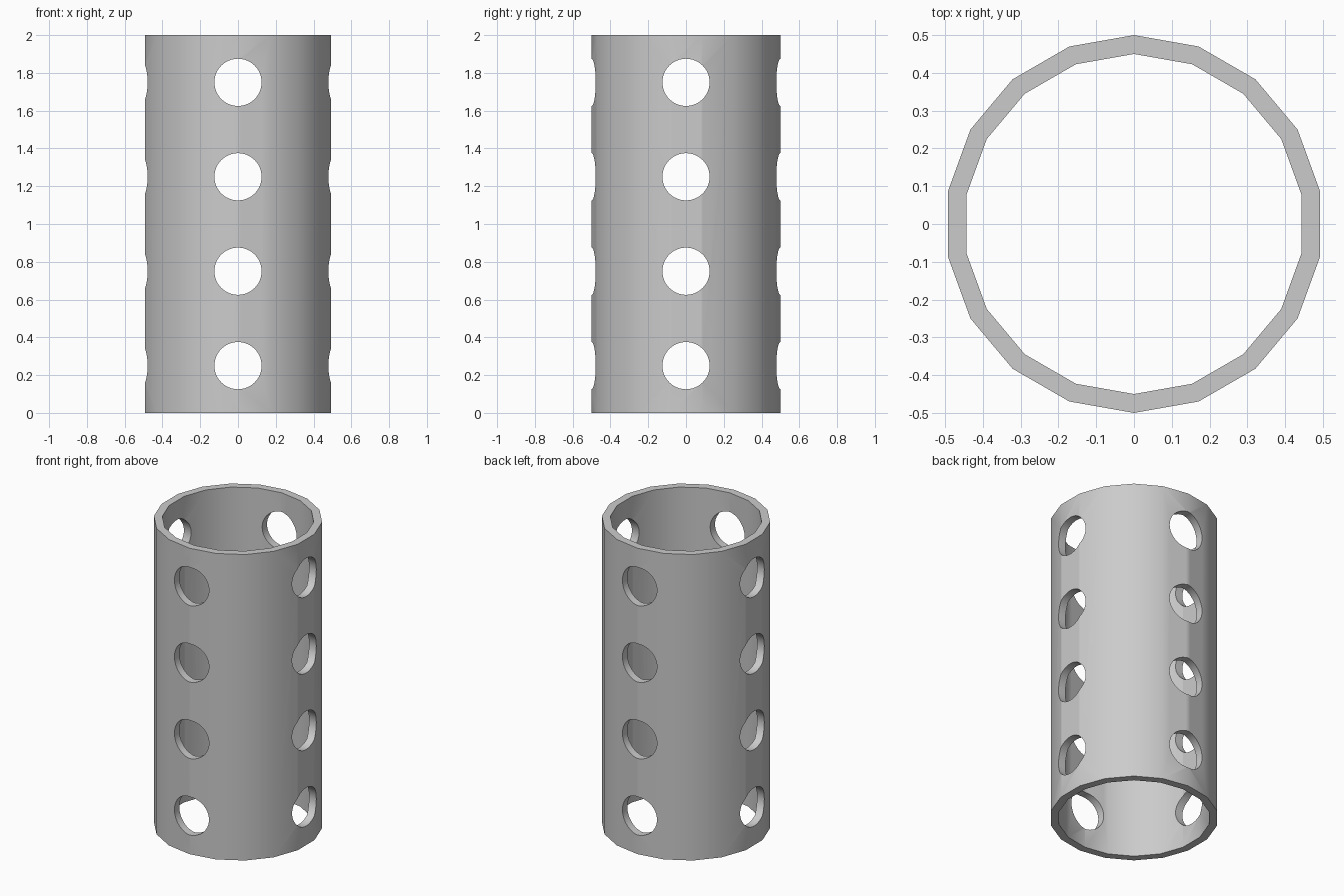
import bpy, bmesh
from math import sin, cos, pi, radians
from mathutils import Matrix

if "Cube" in bpy.data.objects:
    bpy.data.objects.remove(bpy.data.objects["Cube"])

SIDES, R_OUT, R_IN, HEIGHT = 18, 0.5, 0.45, 2.0
HOLE_R, HOLE_Z = 0.125, (0.25, 0.75, 1.25, 1.75)


def make_object(name, bm):
    bmesh.ops.recalc_face_normals(bm, faces=bm.faces)
    mesh = bpy.data.meshes.new(name)
    bm.to_mesh(mesh)
    bm.free()
    obj = bpy.data.objects.new(name, mesh)
    bpy.context.collection.objects.link(obj)
    return obj


# 18-sided tube wall, with a corner on the y axis
bm = bmesh.new()
profile = [(R_OUT, 0), (R_OUT, HEIGHT), (R_IN, HEIGHT), (R_IN, 0)]
rings = []
for i in range(SIDES):
    a = 2 * pi * i / SIDES
    rings.append([bm.verts.new((r * sin(a), r * cos(a), z)) for r, z in profile])
for i in range(SIDES):
    p, q = rings[i], rings[(i + 1) % SIDES]
    for j in range(4):
        k = (j + 1) % 4
        bm.faces.new((p[j], q[j], q[k], p[k]))
tube = make_object("perforated_tube", bm)

# Rows of round holes running straight through along x and y
cutters = []
for axis in ("X", "Y"):
    bm = bmesh.new()
    for z in HOLE_Z:
        turn = Matrix.Rotation(radians(90), 4, "Y" if axis == "X" else "X")
        bmesh.ops.create_cone(bm, cap_ends=True, segments=48, radius1=HOLE_R,
                              radius2=HOLE_R, depth=1.4,
                              matrix=Matrix.Translation((0, 0, z)) @ turn)
    cutter = make_object("hole_cutter_" + axis.lower(), bm)
    cutter.hide_render = True
    cutters.append(cutter)
    mod = tube.modifiers.new("holes_" + axis.lower(), "BOOLEAN")
    mod.operation = "DIFFERENCE"
    mod.solver = "EXACT"
    mod.object = cutter

# Bake the holes and drop the cutters
bpy.context.view_layer.update()
graph = bpy.context.evaluated_depsgraph_get()
baked = bpy.data.meshes.new_from_object(tube.evaluated_get(graph))
tube.modifiers.clear()
tube.data = baked
for cutter in cutters:
    bpy.data.objects.remove(cutter)

# Smooth walls, crisp rims
bpy.ops.object.select_all(action="DESELECT")
tube.select_set(True)
bpy.context.view_layer.objects.active = tube
bpy.ops.object.shade_smooth_by_angle(angle=radians(30))
